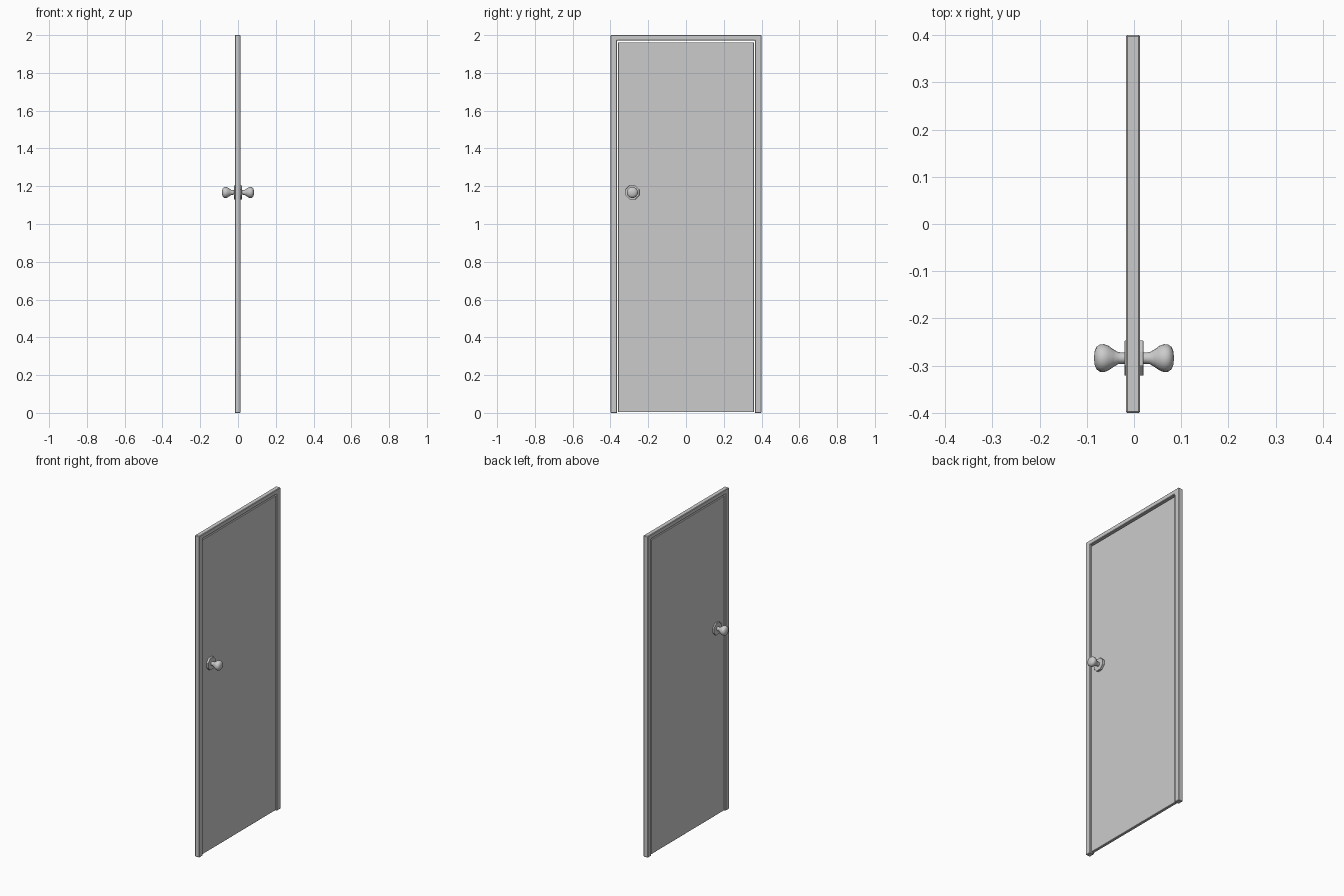
import bpy, bmesh, math
from mathutils import Matrix

if "Cube" in bpy.data.objects:
    bpy.data.objects.remove(bpy.data.objects["Cube"])

grey = bpy.data.materials.new("light_grey")
grey.diffuse_color = (0.6, 0.6, 0.6, 1)
grey.use_nodes = True
grey.node_tree.nodes["Principled BSDF"].inputs["Base Color"].default_value = grey.diffuse_color


def finish(name, bm, bevel=0.0, smooth=False):
    bmesh.ops.recalc_face_normals(bm, faces=bm.faces)
    mesh = bpy.data.meshes.new(name)
    bm.to_mesh(mesh)
    bm.free()
    mesh.materials.append(grey)
    ob = bpy.data.objects.new(name, mesh)
    bpy.context.collection.objects.link(ob)
    if bevel:
        mod = ob.modifiers.new("edge_bevel", 'BEVEL')
        mod.width, mod.segments = bevel, 1
    if smooth:
        bpy.ops.object.select_all(action='DESELECT')
        ob.select_set(True)
        bpy.context.view_layer.objects.active = ob
        bpy.ops.object.shade_smooth_by_angle(angle=math.radians(40))
    return ob


def prism(name, outline, x0, x1, bevel):
    """Extrude a (y, z) outline through the door thickness."""
    bm = bmesh.new()
    face = bm.faces.new([bm.verts.new((x0, y, z)) for y, z in outline])
    ext = bmesh.ops.extrude_face_region(bm, geom=[face])
    verts = [g for g in ext['geom'] if isinstance(g, bmesh.types.BMVert)]
    bmesh.ops.translate(bm, verts=verts, vec=(x1 - x0, 0, 0))
    return finish(name, bm, bevel)


# Door frame: two jambs and a head, open at the floor
prism("door_frame", [(-0.4, 0), (-0.4, 2), (0.4, 2), (0.4, 0),
                     (0.364, 0), (0.364, 1.972), (-0.364, 1.972), (-0.364, 0)],
      -0.017, 0.013, 0.003)

# Door leaf, set back on both faces
prism("door_leaf", [(-0.359, 0.004), (-0.359, 1.962), (0.359, 1.962), (0.359, 0.004)],
      -0.011, 0.007, 0.002)

# Knob and backplate on each side
KY, KZ = -0.284, 1.167
PROFILE = [(0.004, 0.012), (0.026, 0.012), (0.034, 0.013), (0.044, 0.019),
           (0.054, 0.026), (0.063, 0.0295), (0.072, 0.029), (0.079, 0.024),
           (0.083, 0.016), (0.085, 0.0)]

for side, label in ((1, "right"), (-1, "left")):
    # Octagonal backplate with flat sides up
    r = 0.037 / math.cos(math.pi / 8)
    ring = [(KY + r * math.cos(math.pi * (i + 0.5) / 4),
             KZ + r * math.sin(math.pi * (i + 0.5) / 4)) for i in range(8)]
    prism(label + "_backplate", ring, side * 0.005, side * 0.02, 0.001)

    # Turned pear-shaped knob
    bm = bmesh.new()
    verts = [bm.verts.new((x * side, rad, 0)) for x, rad in PROFILE]
    edges = [bm.edges.new(p) for p in zip(verts, verts[1:])]
    bmesh.ops.spin(bm, geom=verts + edges, cent=(0, 0, 0), axis=(1, 0, 0),
                   angle=math.tau, steps=16, use_merge=True)
    bmesh.ops.remove_doubles(bm, verts=bm.verts, dist=0.0001)
    bmesh.ops.transform(bm, matrix=Matrix.Translation((0, KY, KZ)), verts=bm.verts)
    finish(label + "_knob", bm, smooth=True)
